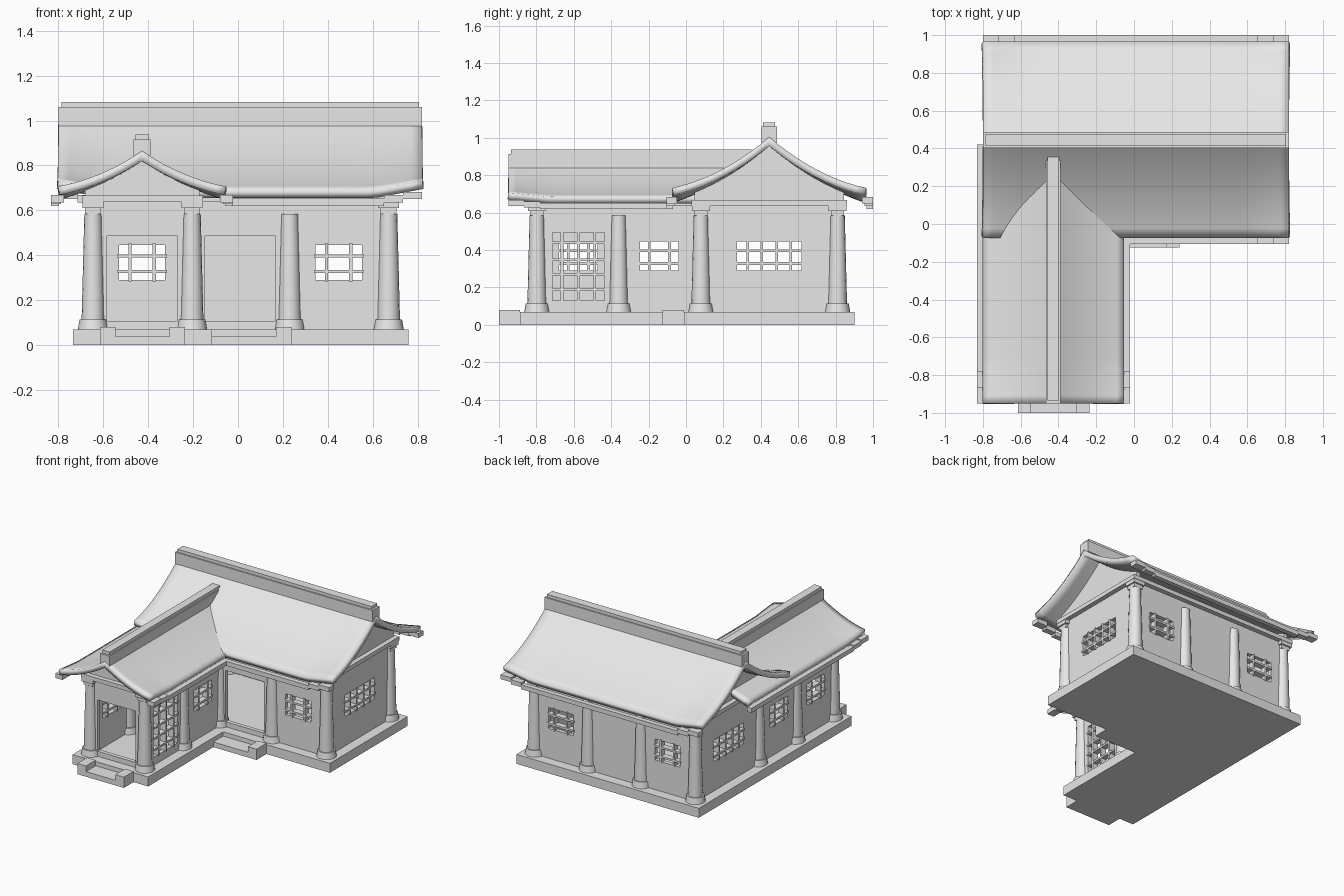
import bpy
import bmesh
from mathutils import Matrix, Vector

cube = bpy.data.objects.get("Cube")
if cube:
    bpy.data.objects.remove(cube, do_unlink=True)

plaster = bpy.data.materials.new("light_grey")
plaster.use_nodes = True
GREY = (0.8, 0.8, 0.8, 1)
plaster.diffuse_color = GREY
plaster.node_tree.nodes["Principled BSDF"].inputs["Base Color"].default_value = GREY


def finish(name, bm, smooth=False):
    bmesh.ops.recalc_face_normals(bm, faces=bm.faces)
    mesh = bpy.data.meshes.new(name)
    bm.to_mesh(mesh)
    bm.free()
    mesh.materials.append(plaster)
    ob = bpy.data.objects.new(name, mesh)
    bpy.context.collection.objects.link(ob)
    if smooth:
        bpy.ops.object.select_all(action='DESELECT')
        ob.select_set(True)
        bpy.context.view_layer.objects.active = ob
        bpy.ops.object.shade_smooth_by_angle(angle=0.6)
    return ob


def add_box(bm, x0, x1, y0, y1, z0, z1):
    size = Vector((x1 - x0, y1 - y0, z1 - z0))
    mid = Vector((x0 + x1, y0 + y1, z0 + z1)) / 2
    bmesh.ops.create_cube(bm, size=1, matrix=Matrix.Translation(mid) @ Matrix.Diagonal(size).to_4x4())


def boxes(name, *items):
    bm = bmesh.new()
    for item in items:
        add_box(bm, *item)
    return finish(name, bm)


def along(axis, a, b, c0, c1, z0, z1):
    """Box limits for a piece running a..b on the given axis."""
    return (a, b, c0, c1, z0, z1) if axis == 'x' else (c0, c1, a, b, z0, z1)


# Layout lines
COLS_X = [-0.645, -0.205, 0.23, 0.67]
LEFT, INNER, MID, RIGHT = COLS_X
WING_Y, WING_MID, FRONT, BACK = -0.797, -0.36, 0.08, 0.81
FLOOR, WALL_TOP, EDGE = 0.07, 0.64, 0.09

# Platform and steps
boxes("main_platform", (LEFT - EDGE, RIGHT + EDGE, FRONT - EDGE, BACK + EDGE, 0, FLOOR))
boxes("wing_platform", (LEFT - EDGE, INNER + EDGE, WING_Y - EDGE, FRONT - EDGE, 0, FLOOR))


def steps(name, x0, x1, y0, y1):
    boxes(name, (x0, x0 + 0.07, y0, y1, 0, 0.08), (x1 - 0.07, x1, y0, y1, 0, 0.08),
          (x0 + 0.07, x1 - 0.07, y0, y1, 0, 0.038))


steps("wing_steps", -0.615, -0.235, -1, WING_Y - EDGE)
boxes("main_steps", (INNER + EDGE, 0.17, -0.125, -0.01, 0, 0.038), (0.17, 0.24, -0.125, -0.01, 0, 0.08))


# Walls with rectangular openings: (centre, half width, bottom, top)
def wall(name, axis, line, a, b, holes=()):
    c0, c1 = line - 0.015, line + 0.015
    parts, pos = [], a
    for mid, half, z0, z1 in holes:
        parts.append(along(axis, pos, mid - half, c0, c1, FLOOR, WALL_TOP))
        parts.append(along(axis, mid - half, mid + half, c0, c1, FLOOR, z0))
        parts.append(along(axis, mid - half, mid + half, c0, c1, z1, WALL_TOP))
        pos = mid + half
    parts.append(along(axis, pos, b, c0, c1, FLOOR, WALL_TOP))
    boxes(name, *parts)


def small(mid):
    return (mid, 0.103, 0.29, 0.445)


def wide(mid):
    return (mid, 0.173, 0.29, 0.445)


def doorway(mid):
    return (mid, 0.157, 0.107, 0.487)


BAY_L, BAY_M, BAY_R = -0.427, 0.01, 0.448
SIDE, WING_A, WING_B = 0.445, -0.575, -0.142
big = (WING_A, 0.14, 0.13, 0.495)
wall("front_wall", 'x', FRONT, INNER, RIGHT, [doorway(BAY_M), small(BAY_R)])
wall("back_wall", 'x', BACK, LEFT, RIGHT, [small(BAY_L), small(BAY_R)])
wall("wing_front_wall", 'x', WING_Y, LEFT, INNER, [doorway(BAY_L)])
wall("left_wall", 'y', RIGHT, FRONT, BACK, [wide(SIDE)])
wall("right_wall", 'y', LEFT, WING_Y, BACK, [small(WING_A), small(WING_B), wide(SIDE)])
wall("wing_inner_wall", 'y', INNER, WING_Y, FRONT, [big, small(WING_B)])


# Window lattices
def lattice(name, axis, line, hole, uprights, rails):
    mid, half, z0, z1 = hole
    c0, c1, w = line - 0.022, line + 0.022, 0.007
    parts = [along(axis, mid + u - w, mid + u + w, c0, c1, z0 - w, z1 + w) for u in uprights]
    parts += [along(axis, mid - half - w, mid + half + w, c0, c1, z - w, z + w) for z in rails]
    boxes(name, *parts)


ROWS = (0.328, 0.397)
THREE, FIVE = (-0.054, 0.054), (-0.115, -0.04, 0.04, 0.115)
for name, axis, line, mid in (
        ("front_lattice", 'x', FRONT, BAY_R), ("back_lattice_left", 'x', BACK, BAY_R),
        ("back_lattice_right", 'x', BACK, BAY_L), ("wing_lattice_front", 'y', LEFT, WING_A),
        ("wing_lattice_rear", 'y', LEFT, WING_B), ("wing_inner_lattice", 'y', INNER, WING_B)):
    lattice(name, axis, line, small(mid), THREE, ROWS)
for name, line in (("left_lattice", RIGHT), ("right_lattice", LEFT)):
    lattice(name, 'y', line, wide(SIDE), FIVE, ROWS)
lattice("tall_lattice", 'y', INNER, big, (-0.088, 0, 0.088), (0.187, 0.27, 0.348, 0.44))


# Columns with flared feet, brackets on the outer corners
def add_cone(bm, x, y, r0, r1, z0, z1):
    bmesh.ops.create_cone(bm, cap_ends=True, segments=16, radius1=r0, radius2=r1, depth=z1 - z0,
                          matrix=Matrix.Translation((x, y, (z0 + z1) / 2)))


spots = [(x, y) for x in COLS_X for y in (FRONT, BACK)]
spots += [(x, y) for x in (LEFT, INNER) for y in (WING_Y, WING_MID)]
for x, y in spots:
    bm = bmesh.new()
    add_cone(bm, x, y, 0.068, 0.06, FLOOR, 0.115)
    add_cone(bm, x, y, 0.051, 0.039, 0.115, 0.585)
    finish("column", bm, True)
for x, y in ((LEFT, BACK), (RIGHT, BACK), (RIGHT, FRONT), (LEFT, WING_Y), (INNER, WING_Y)):
    boxes("column_bracket", (x - 0.036, x + 0.036, y - 0.036, y + 0.036, 0.585, 0.61),
          (x - 0.047, x + 0.047, y - 0.047, y + 0.047, 0.61, 0.637))

# Beams on top of the walls
for axis, line, a, b in (('x', FRONT, INNER, RIGHT), ('x', BACK, LEFT, RIGHT), ('x', WING_Y, LEFT, INNER),
                         ('y', RIGHT, FRONT, BACK), ('y', LEFT, WING_Y, BACK), ('y', INNER, WING_Y, FRONT)):
    boxes("beam", along(axis, a - 0.05, b + 0.05, line - 0.05, line + 0.05, 0.637, 0.667))


# Sagging roofs with raised corners
def sag(t):
    return 0.55 * t + 0.45 * t * t


def place(axis, run, cross, z):
    return (run, cross, z) if axis == 'x' else (cross, run, z)


def roof(name, axis, a, b, mid, span, eave, top, lift, both):
    bm = bmesh.new()
    runs, half = 32, 10
    rows = []
    for i in range(runs + 1):
        p = a + (b - a) * i / runs
        edge = min(p - a, b - p) if both else p - a
        curl = lift * max(0, 1 - edge / 0.22)
        row = []
        for j in range(-half, half + 1):
            t = 1 - abs(j) / half
            z = eave + (top - eave) * sag(t) + curl * (1 - t) ** 1.5
            row.append(bm.verts.new(place(axis, p, mid + span * j / half, z)))
        rows.append(row)
    for r, s in zip(rows, rows[1:]):
        for j in range(2 * half):
            bm.faces.new((r[j], s[j], s[j + 1], r[j + 1]))
    ob = finish(name, bm, True)
    if ob.data.polygons[0].normal.z < 0:
        ob.data.flip_normals()
    mod = ob.modifiers.new("thickness", 'SOLIDIFY')
    mod.thickness, mod.offset, mod.use_even_offset = 0.038, -1, True


def gable(name, axis, line, mid, half, span, eave, top):
    bm = bmesh.new()
    pts = [(-half, 0.65), (half, 0.65)]
    for k in range(8, -9, -1):
        c = half * k / 8
        pts.append((c, eave + (top - eave) * sag(1 - abs(c) / span) - 0.025))
    face = bm.faces.new([bm.verts.new(place(axis, line - 0.015, mid + c, z)) for c, z in pts])
    new = bmesh.ops.extrude_face_region(bm, geom=[face])["geom"]
    bmesh.ops.translate(bm, vec=place(axis, 0.03, 0, 0),
                        verts=[v for v in new if isinstance(v, bmesh.types.BMVert)])
    finish(name, bm)


MAIN = (0.445, 0.52, 0.69, 1.005)
WING = (-0.427, 0.375, 0.685, 0.865)
roof("main_roof", 'x', -0.8, 0.82, *MAIN, 0.042, True)
roof("wing_roof", 'y', -0.95, 0.41, *WING, 0.022, False)
for name, line in (("left_gable", RIGHT), ("right_gable", LEFT)):
    gable(name, 'x', line, MAIN[0], 0.4, *MAIN[1:])
gable("wing_gable", 'y', WING_Y, WING[0], 0.255, *WING[1:])

# Two-tier ridge caps
boxes("main_ridge", (-0.8, 0.82, 0.403, 0.487, 0.975, 1.06), (-0.785, 0.805, 0.413, 0.477, 1.06, 1.082))
boxes("wing_ridge", (-0.465, -0.389, -0.95, 0.365, 0.84, 0.915), (-0.457, -0.397, -0.935, 0.355, 0.915, 0.938))


# Eave rails that step up towards their free ends
def rail(name, axis, outer, side, a, b, low, high, rise):
    segs = []
    ends = [(a, 1)] * low + [(b, -1)] * high
    for p, d in ends:
        for k, width in ((0, 0.058), (1, 0.045)):
            q = sorted((p + d * 0.085 * k, p + d * 0.085 * (k + 1)))
            segs.append((*q, width, rise * (2 - k)))
    segs.append((a + 0.17 * low, b - 0.17 * high, 0.036, 0))
    parts = []
    for p, q, width, dz in segs:
        c = sorted((outer, outer - side * width))
        parts.append(along(axis, p, q, *c, 0.62 + dz, 0.653 + dz))
    boxes(name, *parts)


rail("back_eave_rail", 'x', 1.0, 1, -0.8, 0.82, 1, 1, 0.015)
rail("front_eave_rail", 'x', -0.105, -1, -0.04, 0.82, 0, 1, 0.015)
rail("wing_outer_rail", 'y', -0.832, -1, -0.95, 0.42, 1, 0, 0.008)
rail("wing_inner_rail", 'y', -0.022, 1, -0.95, -0.07, 1, 0, 0.008)
